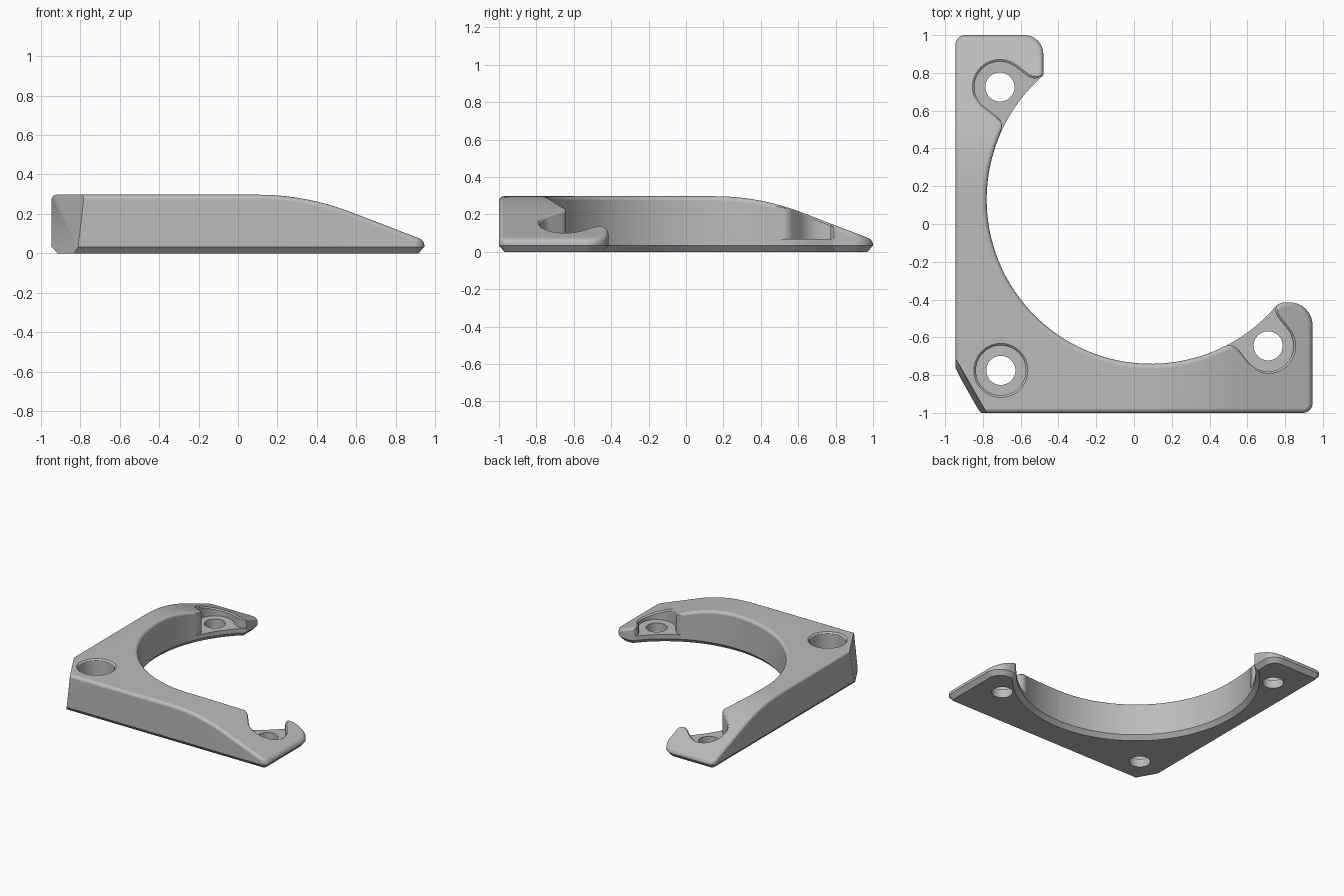
import bpy, bmesh, math
from mathutils import Vector

TOP, FILLET, CHAMFER = 0.297, 0.025, 0.033
CENTRE, RADIUS = Vector((0.09, 0.13)), 0.87
RAMP_X, RAMP_Y, RAMP_LEN, RAMP_ANGLE = 0.10, 0.15, 0.47, math.radians(21)
RAMP_R = RAMP_LEN / math.sin(RAMP_ANGLE)

old = bpy.data.objects.get("Cube")
if old:
    bpy.data.objects.remove(old, do_unlink=True)

grey = bpy.data.materials.new("grey")
grey.use_nodes = True
colour = (0.5, 0.5, 0.5, 1)
grey.diffuse_color = colour
grey.node_tree.nodes["Principled BSDF"].inputs["Base Color"].default_value = colour


def drop(t):
    """Height lost along an arm: flat, then an arc, then a straight ramp."""
    if t <= 0:
        return 0
    if t < RAMP_LEN:
        return RAMP_R - math.sqrt(RAMP_R ** 2 - t * t)
    return RAMP_R * (1 - math.cos(RAMP_ANGLE)) + (t - RAMP_LEN) * math.tan(RAMP_ANGLE)


def height(x, y):
    return TOP - max(drop(x - RAMP_X), drop(y - RAMP_Y))


def straight_height(x, y):
    """The straight part of the ramp, extended to a full plane."""
    t = max(x - RAMP_X, y - RAMP_Y)
    return TOP - RAMP_R * (1 - math.cos(RAMP_ANGLE)) - (t - RAMP_LEN) * math.tan(RAMP_ANGLE)


def rounded(corners, steps=8):
    """Replace each (point, radius) corner by an arc."""
    pts = []
    for i, (p, r) in enumerate(corners):
        if r == 0:
            pts.append(p)
            continue
        a = (corners[i - 1][0] - p).normalized()
        b = (corners[(i + 1) % len(corners)][0] - p).normalized()
        half = a.angle(b) / 2
        mid = p + (a + b).normalized() * r / math.sin(half)
        start, end = p + a * r / math.tan(half) - mid, p + b * r / math.tan(half) - mid
        for k in range(steps + 1):
            pts.append(mid + start.lerp(end, k / steps).normalized() * r)
    return pts


def inset(pts, d):
    """Move a counter-clockwise outline inwards by d."""
    out = []
    for i, p in enumerate(pts):
        e1 = (p - pts[i - 1]).normalized()
        e2 = (pts[(i + 1) % len(pts)] - p).normalized()
        n1, n2 = Vector((-e1.y, e1.x)), Vector((-e2.y, e2.x))
        out.append(p + (n1 + n2) * d / (1 + n1.dot(n2)))
    return out


def loft(pts, layers):
    """Closed solid from (inset, height) layers; height is a number or f(x, y)."""
    bm = bmesh.new()
    rings = []
    for d, z in layers:
        rings.append([bm.verts.new((p.x, p.y, z(p.x, p.y) if callable(z) else z))
                      for p in inset(pts, d)])
    n = len(pts)
    for low, high in zip(rings, rings[1:]):
        for i in range(n):
            j = (i + 1) % n
            bm.faces.new((low[i], low[j], high[j], high[i]))
    bm.faces.new(rings[0][::-1])
    bm.faces.new(rings[-1])
    return bm


def to_object(bm, name):
    bmesh.ops.recalc_face_normals(bm, faces=bm.faces)
    mesh = bpy.data.meshes.new(name)
    bm.to_mesh(mesh)
    bm.free()
    mesh.materials.append(grey)
    obj = bpy.data.objects.new(name, mesh)
    bpy.context.collection.objects.link(obj)
    return obj


def circle(c, r, n=48):
    return [c + r * Vector((math.cos(a), math.sin(a)))
            for a in (2 * math.pi * k / n for k in range(n))]


# Outline: two arms around a large round opening
V = Vector
tip_a, tip_b = V((0.768, -0.415)), V((-0.48, 0.787))
a0 = math.atan2(*(tip_a - CENTRE).yx)
a1 = math.atan2(*(tip_b - CENTRE).yx) - 2 * math.pi
ARC = 64
arc = [(CENTRE + RADIUS * V((math.cos(a), math.sin(a))), 0)
       for a in (a0 + (a1 - a0) * k / ARC for k in range(1, ARC))]
outline = rounded([(V((-0.945, -1)), 0), (V((0.945, -1)), 0.05), (V((0.945, -0.415)), 0.12),
                   (tip_a, 0.07)] + arc +
                  [(tip_b, 0.02), (V((-0.48, 1)), 0.1), (V((-0.945, 1)), 0.05)])

# Flat body with a chamfered foot and a rounded top rim
layers = [(CHAMFER * 0.9, 0), (0, CHAMFER)]
for k in range(6):
    a = math.pi / 2 * k / 5
    layers.append((FILLET * (1 - math.cos(a)), TOP - FILLET * (1 - math.sin(a))))
bm = loft(outline, layers)


def slice_body(co, no, clear=False):
    geom = bm.verts[:] + bm.edges[:] + bm.faces[:]
    cut = bmesh.ops.bisect_plane(bm, geom=geom, dist=1e-5, plane_co=co, plane_no=no,
                                 clear_outer=clear)["geom_cut"]
    if clear:
        bmesh.ops.edgeloop_fill(bm, edges=[e for e in cut if isinstance(e, bmesh.types.BMEdge)])


# Cut-off outer corner, then ramp both arms down towards their ends
slice_body((-0.78, -1, TOP), (-0.869, -0.495, 0.1), True)
STEPS = 12
for k in range(STEPS + 1):
    t = RAMP_LEN * k / STEPS
    slice_body((RAMP_X + t, 0, 0), (1, 0, 0))
    slice_body((0, RAMP_Y + t, 0), (0, 1, 0))
for v in bm.verts:
    if v.co.z > 0.1:
        v.co.z += height(v.co.x, v.co.y) - TOP
body = to_object(bm, "corner_bracket")


def pocket(c):
    """Keyhole outline that opens and flares into the round opening."""
    u = (CENTRE - c).normalized()
    w = V((-u.y, u.x))
    r = 0.135
    side = [(0.085, r), (0.11, 0.14), (0.128, 0.153), (0.138, 0.17), (0.148, 0.2), (0.35, 0.2)]
    local = [(r * math.cos(a), r * math.sin(a))
             for a in (math.pi / 2 + math.pi * k / 24 for k in range(25))]
    local += [(x, -y) for x, y in side] + side[::-1]
    return [c + u * x + w * y for x, y in local]


# Screw holes and their recesses with softened rims
EASE, FLOOR = 0.012, 0.067
holes = [V((-0.71, 0.725)), V((0.71, -0.645)), V((-0.705, -0.775))]
cutters = []
for i, c in enumerate(holes):
    is_open = i < 2
    shape = pocket(c) if is_open else circle(c, 0.132)
    top = straight_height if is_open else (lambda x, y: TOP)
    rim = [(0, FLOOR), (0, lambda x, y, f=top: f(x, y) - EASE),
           (-EASE * 0.4, lambda x, y, f=top: f(x, y) - EASE * 0.4),
           (-EASE * 1.3, lambda x, y, f=top: f(x, y) + EASE * 0.3), (-EASE * 1.3, 0.6)]
    cutters.append(to_object(loft(shape, rim), "recess_cutter"))
    cutters.append(to_object(loft(circle(c, 0.077), [(0, -0.1), (0, 0.2 if is_open else 0.25)]),
                             "hole_cutter"))

bpy.ops.object.select_all(action="DESELECT")
body.select_set(True)
bpy.context.view_layer.objects.active = body
for cutter in cutters:
    cutter.hide_render = True
    mod = body.modifiers.new("cut", "BOOLEAN")
    mod.operation, mod.solver, mod.object = "DIFFERENCE", "EXACT", cutter
    bpy.ops.object.modifier_apply(modifier=mod.name)
for cutter in cutters:
    bpy.data.objects.remove(cutter, do_unlink=True)

bpy.ops.object.shade_smooth_by_angle(angle=math.radians(30))
weighted = body.modifiers.new("even_shading", "WEIGHTED_NORMAL")
weighted.keep_sharp = True
